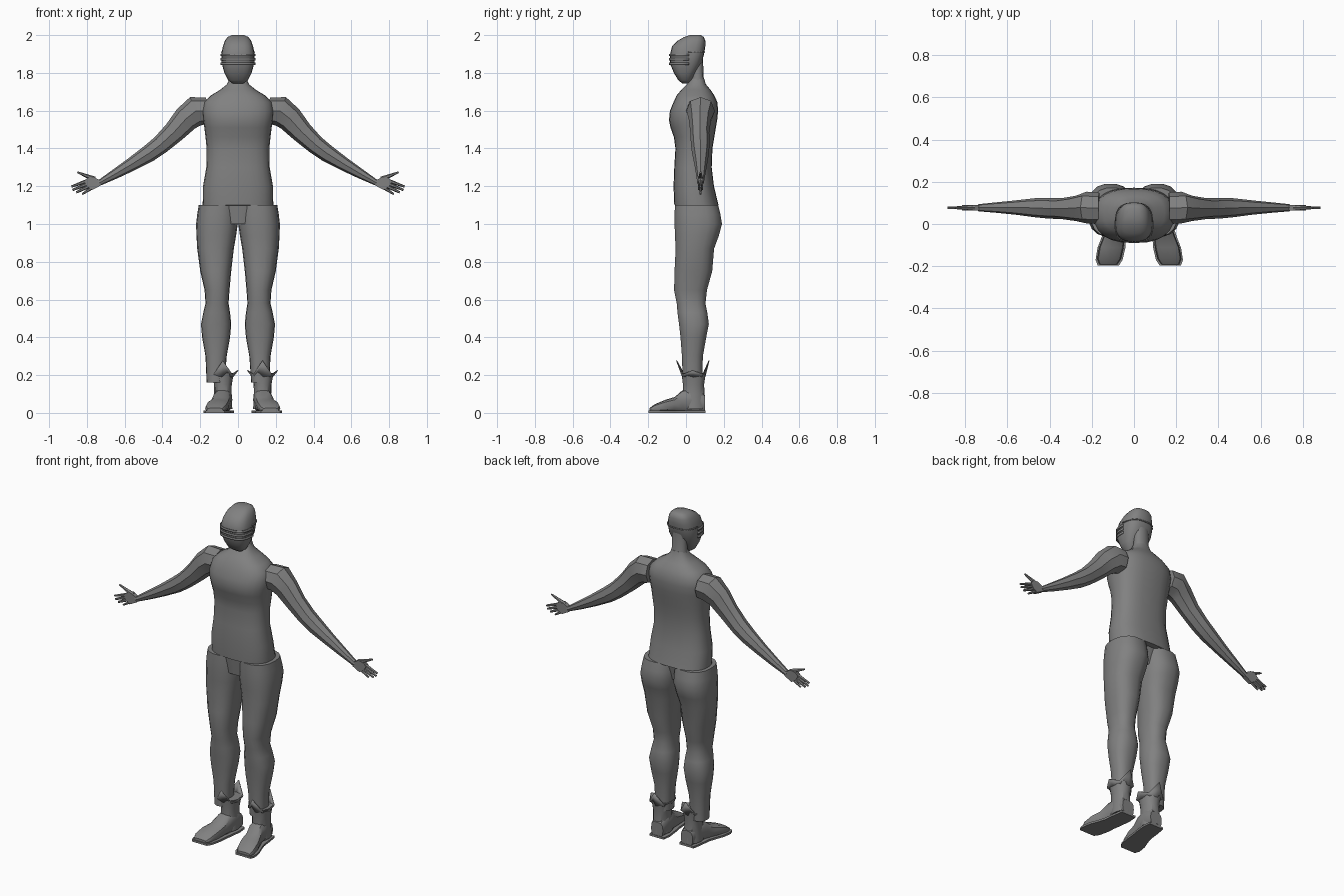
import bpy, bmesh, math
from mathutils import Vector

if "Cube" in bpy.data.objects:
    bpy.data.objects.remove(bpy.data.objects["Cube"], do_unlink=True)

GREY = (0.22, 0.22, 0.22, 1.0)
grey = bpy.data.materials.new("plain_grey")
grey.use_nodes = True
grey.diffuse_color = GREY
grey.node_tree.nodes["Principled BSDF"].inputs["Base Color"].default_value = GREY
parts = []


def finish(name, bm, angle):
    bmesh.ops.recalc_face_normals(bm, faces=bm.faces)
    me = bpy.data.meshes.new(name)
    bm.to_mesh(me)
    bm.free()
    me.materials.append(grey)
    ob = bpy.data.objects.new(name, me)
    bpy.context.collection.objects.link(ob)
    parts.append((ob, angle))
    return ob


def ring(c, u, v, n, e=2.0, start=0.0, sweep=math.tau):
    """Points on a rounded box spanned by the half axes u and v."""
    pts = []
    for i in range(n):
        a = start + sweep * i / n
        cu, sv = math.cos(a), math.sin(a)
        pts.append(Vector(c) + Vector(u) * math.copysign(abs(cu) ** (2 / e), cu)
                   + Vector(v) * math.copysign(abs(sv) ** (2 / e), sv))
    return pts


def level(z, x0, x1, y0, y1, n, e=2.3, **arc):
    """Horizontal ring inside the given bounds."""
    return ring(((x0 + x1) / 2, (y0 + y1) / 2, z),
                ((x1 - x0) / 2, 0, 0), (0, (y1 - y0) / 2, 0), n, e, **arc)


def loft(name, rings, angle=40, closed=True, caps=True):
    bm = bmesh.new()
    rows = [[bm.verts.new(p) for p in r] for r in rings]
    n = len(rows[0])
    for a, b in zip(rows, rows[1:]):
        for i in range(n if closed else n - 1):
            j = (i + 1) % n
            bm.faces.new((a[i], a[j], b[j], b[i]))
    if caps and closed:
        bm.faces.new(rows[0])
        bm.faces.new(rows[-1])
    return finish(name, bm, angle)


def thicken(ob, amount, offset=0.0):
    mod = ob.modifiers.new("thickness", "SOLIDIFY")
    mod.thickness = amount
    mod.offset = offset


# Torso: height, half width, front, back
torso = [(1.0, .09, -.04, .12), (1.098, .15, -.05, .14), (1.1, .187, -.062, .172),
         (1.2, .185, -.066, .148), (1.3, .168, -.062, .136), (1.4, .166, -.056, .14),
         (1.46, .172, -.064, .15), (1.51, .178, -.082, .158), (1.55, .185, -.09, .165),
         (1.6, .19, -.085, .17), (1.645, .18, -.066, .166), (1.68, .145, -.05, .15),
         (1.71, .095, -.025, .13), (1.74, .058, .005, .105), (1.77, .045, .025, .096)]
loft("torso", [level(z, -w, w, f, b, 24, 2.5) for z, w, f, b in torso], 50)

# Neck
loft("neck", [level(z, -w, w, f, b, 12) for z, w, f, b in
              [(1.72, .058, .01, .11), (1.78, .045, .03, .093), (1.88, .045, .03, .09)]])

# Head: height, half width, front, back
head = [(1.745, .03, -.02, .015), (1.76, .052, -.04, .03), (1.8, .072, -.064, .052),
        (1.85, .086, -.085, .082), (1.9, .088, -.084, .096), (1.94, .08, -.074, .102),
        (1.97, .07, -.045, .102), (1.99, .055, -.01, .094), (2.0, .033, .02, .078)]
loft("head", [level(z, -w, w, f, b, 20, 2.7) for z, w, f, b in head], 45)

# Raised visor bars across the face and a seam band round the back of the head
for k in range(3):
    z, grow = 1.843 + k * .023, .003
    bar = [level(h, -.087 - grow, .087 + grow, -.085 - grow, .089, 16, 2.7,
                 start=math.pi * .97, sweep=math.pi * 1.13) for h in (z, z + .012)]
    thicken(loft("visor_bar_%d" % (k + 1), bar, 30, closed=False), .005)
band = [level(h, -.088, .088, -.08, .1, 16, 2.7, start=0, sweep=math.pi * 1.06)
        for h in (1.908, 1.914)]
thicken(loft("head_seam", band, 30, closed=False), .004)

# Leg: height, inner, outer, front, back
LEG = [(1.1, .004, .208, -.06, .172), (1.05, .001, .216, -.062, .184),
       (1.0, .001, .222, -.062, .192), (.94, .01, .22, -.06, .176),
       (.87, .022, .216, -.056, .15), (.75, .036, .2, -.062, .14),
       (.65, .045, .177, -.064, .112), (.58, .05, .172, -.05, .104),
       (.53, .042, .184, -.046, .114), (.47, .036, .196, -.038, .122),
       (.4, .042, .19, -.03, .108), (.3, .06, .172, -.022, .09),
       (.16, .07, .166, -.018, .086)]

# Arm: x, z, half thickness, y centre, half depth
ARM = [(.165, 1.6, .07, .075, .075), (.225, 1.597, .08, .078, .075),
       (.275, 1.557, .07, .074, .06), (.34, 1.485, .058, .073, .05),
       (.41, 1.42, .05, .075, .049), (.47, 1.375, .046, .077, .045),
       (.56, 1.318, .036, .078, .034), (.65, 1.265, .026, .078, .025),
       (.735, 1.217, .015, .077, .017)]

# Hand parts: start x, z, half width, end x, z, half width
FINGERS = {"index_finger": (.8, 1.228, .01, .882, 1.198, .006),
           "middle_finger": (.795, 1.213, .01, .876, 1.18, .006),
           "ring_finger": (.788, 1.2, .01, .857, 1.167, .006),
           "little_finger": (.775, 1.19, .009, .825, 1.158, .005),
           "thumb": (.758, 1.237, .014, .85, 1.274, .005)}

# Foot: y, x centre, half width, height
FOOT = [(.1, .1, .04, .09), (.05, .102, .047, .13), (-.02, .11, .047, .115),
        (-.06, .12, .05, .08), (-.11, .132, .058, .065), (-.165, .143, .056, .042),
        (-.192, .147, .042, .022)]
SHIFT = .025  # both boots sit slightly to one side

for side, s in (("left", 1), ("right", -1)):
    def mir(rings, dx=0.0):
        return [[Vector((p.x * s + dx, p.y, p.z)) for p in r] for r in rings]

    # Leg
    loft(side + "_leg", mir([level(z, a, b, f, k, 18, 2.4)
                             for z, a, b, f, k in LEG]), 45)

    # Arm, with each section square to its path
    rings = []
    for i, (x, z, t, y, d) in enumerate(ARM):
        p, q = ARM[max(i - 1, 0)], ARM[min(i + 1, len(ARM) - 1)]
        along = Vector((q[0] - p[0], 0, q[1] - p[1])).normalized()
        across = Vector((-along.z, 0, along.x))
        rings.append(ring((x, y, z), across * t, (0, d, 0), 8, 2.2))
    loft(side + "_arm", mir(rings), 28)

    # Palm
    outline = [(.725, 1.205), (.728, 1.23), (.765, 1.25), (.8, 1.242),
               (.815, 1.225), (.8, 1.2), (.772, 1.18)]
    palm = [[Vector((x, y, z)) for x, z in outline] for y in (.064, .09)]
    loft(side + "_palm", mir(palm), 30)

    # Fingers
    for name, (x0, z0, w0, x1, z1, w1) in FINGERS.items():
        d = Vector((x1 - x0, 0, z1 - z0)).normalized()
        n = Vector((-d.z, 0, d.x))
        loft(side + "_" + name, mir([ring((x, .077, z), n * w, (0, w, 0), 6)
                                     for x, z, w in ((x0, z0, w0), (x1, z1, w1))]), 30)

    # Foot and sole
    loft(side + "_foot", mir([ring((x, y, h / 2 + .004), (w, 0, 0), (0, 0, h / 2), 12, 3)
                              for y, x, w, h in FOOT], SHIFT), 35)
    edge = [(x + w + .008, y) for y, x, w, h in FOOT]
    edge += [(x - w - .008, y) for y, x, w, h in reversed(FOOT)]
    sole = [[Vector((x, y * 1.03, z)) for x, y in edge] for z in (0, .012)]
    loft(side + "_sole", mir(sole, SHIFT), 30)

    # Boot shaft
    shaft = [(.02, .05, -.02, .102), (.1, .046, -.018, .098),
             (.15, .047, -.016, .096), (.21, .058, -.024, .104)]
    loft(side + "_boot_shaft", mir([level(z, .105 - w, .105 + w, f, b, 12)
                                    for z, w, f, b in shaft], SHIFT), 35)

    # Pointed cuff, with tall points at the front and back
    base = level(.19, .053, .157, -.018, .1, 8, 2)
    tips = level(.215, .025, .185, -.05, .122, 8, 2)
    for i, p in enumerate(tips):
        if i in (2, 6):
            p.z = .277
        elif i % 2:
            p.z = .205
            p.xy = p.xy.lerp(base[i].xy, .35)
        else:
            p.z = .225
    cuff = loft(side + "_boot_cuff", mir([base, tips], SHIFT), 20, caps=False)
    thicken(cuff, .005)

# Smooth shading that keeps the sharper edges
for ob, angle in parts:
    bpy.ops.object.select_all(action="DESELECT")
    ob.select_set(True)
    bpy.context.view_layer.objects.active = ob
    bpy.ops.object.shade_smooth_by_angle(angle=math.radians(angle))
